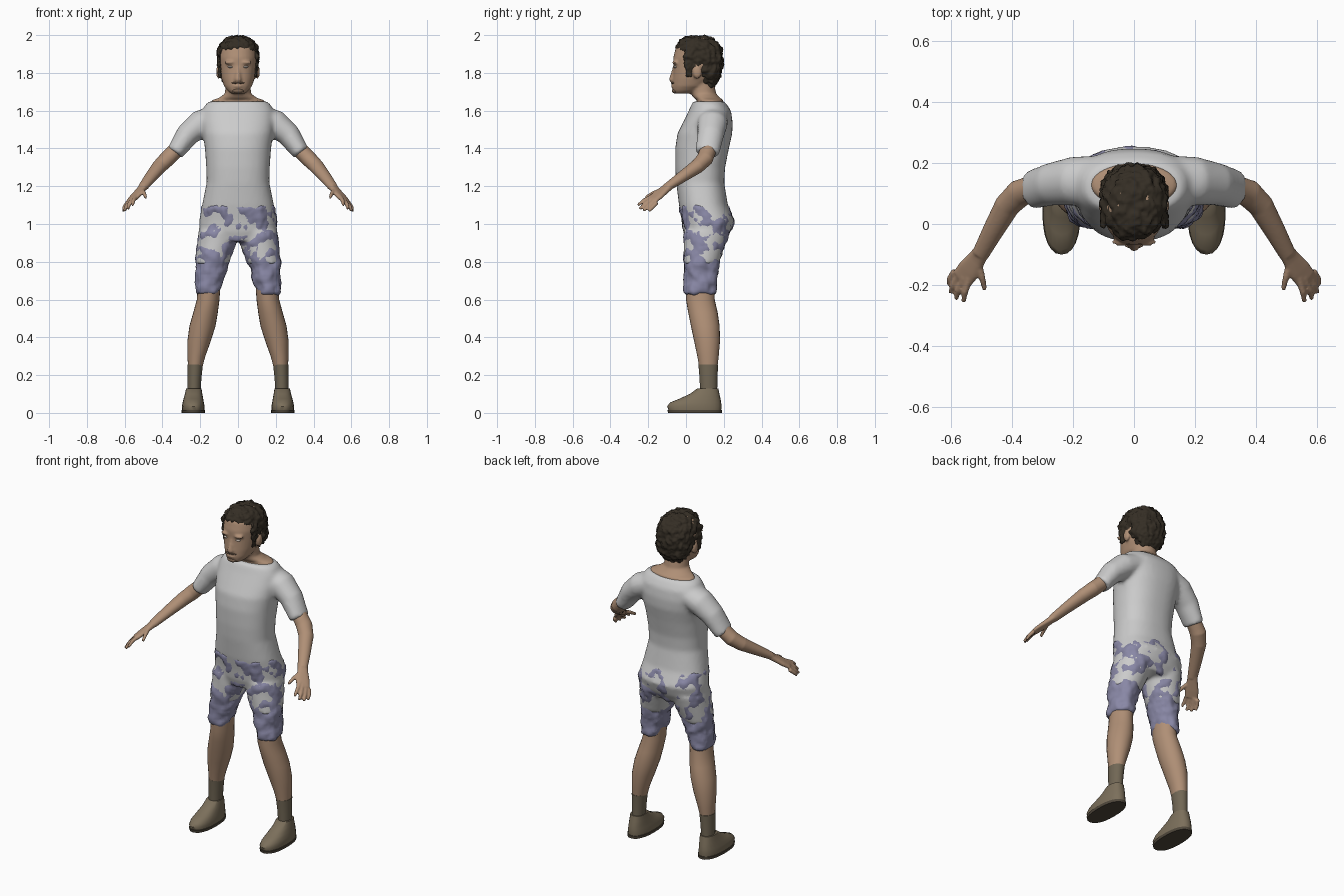
import bpy, bmesh, math
from mathutils import Vector

def material(name, rgb):
    m = bpy.data.materials.new(name)
    m.diffuse_color = (*rgb, 1)
    return m

SKIN = material("skin", (0.43, 0.275, 0.18))
DENIM = material("shorts_cloth", (0.25, 0.245, 0.38))
LEATHER = material("shoe_leather", (0.20, 0.16, 0.105))
SOCK = material("sock_cloth", (0.165, 0.135, 0.09))
SOLE = material("sole_rubber", (0.08, 0.065, 0.045))
HAIR = material("hair", (0.035, 0.027, 0.018))
BEARD = material("beard", (0.20, 0.13, 0.085))
EYE = material("eye", (0.7, 0.62, 0.55))

def loft(bm, rings, s=1, n=24, e=1.0):
    """Skin closed rings given as (centre, u axis, v axis); s=-1 mirrors in x."""
    loops = []
    for c, u, v in rings:
        loop = []
        for i in range(n):
            a = 2 * math.pi * i / n
            ca, sa = math.cos(a), math.sin(a)
            p = c + u * math.copysign(abs(ca) ** e, ca) + v * math.copysign(abs(sa) ** e, sa)
            loop.append(bm.verts.new((p.x * s, p.y, p.z)))
        loops.append(loop)
    for a, b in zip(loops, loops[1:]):
        for i in range(n):
            j = (i + 1) % n
            bm.faces.new((a[i], a[j], b[j], b[i]))
    bm.faces.new(loops[0])
    bm.faces.new(loops[-1])

def level(rows):
    """Horizontal rings from (z, centre x, half width, front y, back y)."""
    return [(Vector((x, (f + b) / 2, z)), Vector((w, 0, 0)), Vector((0, (b - f) / 2, 0)))
            for z, x, w, f, b in rows]

def path(rows, ref):
    """Rings square to a path from (x, y, z, radius along ref, other radius)."""
    pts = [Vector(r[:3]) for r in rows]
    out = []
    for i, r in enumerate(rows):
        d = (pts[min(i + 1, len(pts) - 1)] - pts[max(i - 1, 0)]).normalized()
        u = Vector(ref)
        u = (u - d * u.dot(d)).normalized()
        out.append((pts[i], u * r[3], d.cross(u) * r[4]))
    return out

def ball(bm, centre, radii, s=1):
    x, y, z = centre
    rings = []
    for i in range(1, 10):
        a = math.pi * i / 10
        k = math.sin(a)
        rings.append((Vector((x, y, z - radii[2] * math.cos(a))),
                      Vector((radii[0] * k, 0, 0)), Vector((0, radii[1] * k, 0))))
    loft(bm, rings, s, 12)

def finish(name, bm, mat=None, voxel=0, fuzz=None):
    bmesh.ops.recalc_face_normals(bm, faces=bm.faces)
    me = bpy.data.meshes.new(name)
    bm.to_mesh(me)
    bm.free()
    ob = bpy.data.objects.new(name, me)
    bpy.context.collection.objects.link(ob)
    if mat:
        me.materials.append(mat)
    bpy.ops.object.select_all(action='DESELECT')
    bpy.context.view_layer.objects.active = ob
    ob.select_set(True)
    bpy.ops.object.shade_smooth_by_angle(angle=math.radians(50))
    if voxel:
        r = ob.modifiers.new("blend", 'REMESH')
        r.mode = 'VOXEL'
        r.voxel_size = voxel
        r.use_smooth_shade = True
        sm = ob.modifiers.new("soften", 'SMOOTH')
        sm.factor, sm.iterations = 0.5, 4
    if fuzz:
        tex = bpy.data.textures.new(name + "_noise", 'CLOUDS')
        tex.noise_scale = fuzz[0]
        d = ob.modifiers.new("folds", 'DISPLACE')
        d.texture, d.texture_coords = tex, 'GLOBAL'
        d.strength, d.mid_level = fuzz[1], fuzz[2]
    return ob

SIDES = (("left", 1), ("right", -1))

# shirt: torso, sleeves and long tails over the hips
hips = [(0.91, 0, 0.19, 0.0, 0.205), (0.96, 0, 0.205, -0.015, 0.235),
        (1.02, 0, 0.205, -0.022, 0.255), (1.10, 0, 0.19, -0.037, 0.222)]
chest = [(1.22, 0, 0.166, -0.052, 0.202), (1.30, 0, 0.168, -0.057, 0.207),
         (1.40, 0, 0.175, -0.057, 0.227), (1.48, 0, 0.187, -0.045, 0.245),
         (1.54, 0, 0.195, -0.015, 0.247), (1.60, 0, 0.19, 0.015, 0.238),
         (1.635, 0, 0.17, 0.03, 0.215), (1.65, 0, 0.15, 0.04, 0.20)]
thigh = [(0.96, 0.11, 0.10, -0.012, 0.225), (0.90, 0.112, 0.104, -0.012, 0.21),
         (0.79, 0.138, 0.088, -0.012, 0.175)]
sleeve = [(0.10, 0.14, 1.57, 0.085, 0.065), (0.20, 0.14, 1.53, 0.08, 0.073),
          (0.27, 0.13, 1.47, 0.07, 0.062), (0.335, 0.112, 1.375, 0.064, 0.046)]
bm = bmesh.new()
loft(bm, level(hips + chest), n=40, e=0.85)
for _, s in SIDES:
    loft(bm, level(thigh), s)
    loft(bm, path(sleeve, (0, 1, 0)), s)
finish("shirt", bm, voxel=0.012)

# shorts, wrinkling in and out of the shirt tails
bm = bmesh.new()
loft(bm, level(hips), n=40, e=0.85)
for _, s in SIDES:
    loft(bm, level(thigh + [(0.625, 0.165, 0.063, -0.012, 0.157)]), s)
finish("shorts", bm, DENIM, 0.012, (0.06, 0.03, 0.52))

# head, neck and bare collar area
bm = bmesh.new()
loft(bm, level([(1.62, 0, 0.145, 0.04, 0.20), (1.655, 0, 0.14, 0.06, 0.198),
                (1.668, 0, 0.10, 0.04, 0.18), (1.69, 0, 0.07, 0.025, 0.16),
                (1.74, 0, 0.065, 0.015, 0.15), (1.80, 0, 0.06, 0.02, 0.15)]), n=32)
loft(bm, level([(1.69, 0, 0.035, -0.06, 0.03), (1.705, 0, 0.055, -0.07, 0.07),
                (1.73, 0, 0.074, -0.072, 0.11), (1.77, 0, 0.088, -0.07, 0.145),
                (1.82, 0, 0.097, -0.067, 0.17), (1.88, 0, 0.102, -0.068, 0.185),
                (1.93, 0, 0.098, -0.055, 0.18), (1.965, 0, 0.078, -0.03, 0.155),
                (1.985, 0, 0.045, 0.01, 0.115)]), n=32, e=0.92)
loft(bm, path([(0, -0.06, 1.83, 0.01, 0.01), (0, -0.07, 1.79, 0.012, 0.013),
               (0, -0.075, 1.765, 0.018, 0.016), (0, -0.068, 1.752, 0.014, 0.012)],
              (1, 0, 0)), n=12)
ball(bm, (0, -0.068, 1.73), (0.028, 0.012, 0.009))
for _, s in SIDES:
    ball(bm, (0.102, 0.06, 1.805), (0.014, 0.026, 0.036), s)
    ball(bm, (0.042, -0.058, 1.855), (0.032, 0.015, 0.01), s)
finish("head", bm, SKIN, 0.007)

# moustache and chin beard
bm = bmesh.new()
ball(bm, (0, -0.064, 1.747), (0.034, 0.017, 0.006))
ball(bm, (0, -0.058, 1.705), (0.03, 0.017, 0.014))
finish("beard", bm, BEARD)

# eyes
bm = bmesh.new()
for _, s in SIDES:
    ball(bm, (0.04, -0.056, 1.832), (0.015, 0.012, 0.006), s)
finish("eyes", bm, EYE)

# hair cap with sideburns and nape
bm = bmesh.new()
loft(bm, level([(1.725, 0, 0.05, 0.10, 0.15), (1.775, 0, 0.092, 0.06, 0.182),
                (1.81, 0, 0.104, 0.01, 0.192), (1.86, 0, 0.109, -0.005, 0.197),
                (1.91, 0, 0.109, -0.03, 0.195), (1.932, 0, 0.104, -0.055, 0.19),
                (1.965, 0, 0.085, -0.045, 0.168), (1.985, 0, 0.06, -0.015, 0.135),
                (1.996, 0, 0.03, 0.02, 0.10)]), n=32, e=0.9)
for _, s in SIDES:
    loft(bm, level([(1.775, 0.092, 0.008, 0.0, 0.03), (1.85, 0.10, 0.009, -0.012, 0.05),
                    (1.92, 0.098, 0.01, -0.015, 0.06)]), s, 12)
finish("hair", bm, HAIR, 0.007, (0.025, 0.03, 0.5))

arm = [(0.27, 0.13, 1.46, 0.04, 0.04), (0.335, 0.115, 1.385, 0.042, 0.044),
       (0.375, 0.10, 1.345, 0.042, 0.046), (0.415, 0.06, 1.305, 0.038, 0.042),
       (0.46, -0.02, 1.25, 0.03, 0.035), (0.503, -0.10, 1.195, 0.022, 0.028)]
palm = [(0.495, -0.085, 1.205, 0.026, 0.02), (0.515, -0.115, 1.18, 0.031, 0.017),
        (0.54, -0.15, 1.152, 0.039, 0.015), (0.563, -0.18, 1.127, 0.038, 0.012)]
fingers = [((0.538, -0.175, 1.147), (0.553, -0.222, 1.125), (0.558, -0.255, 1.10)),
           ((0.555, -0.173, 1.137), (0.575, -0.217, 1.107), (0.583, -0.245, 1.08)),
           ((0.572, -0.166, 1.123), (0.592, -0.203, 1.093), (0.60, -0.225, 1.07)),
           ((0.586, -0.155, 1.112), (0.602, -0.178, 1.088), (0.607, -0.197, 1.068)),
           ((0.51, -0.125, 1.182), (0.497, -0.175, 1.163), (0.488, -0.215, 1.14))]
leg = [(0.72, 0.15, 0.06, 0.0, 0.15), (0.60, 0.158, 0.060, 0.0, 0.152),
       (0.53, 0.172, 0.065, 0.012, 0.168), (0.46, 0.188, 0.069, 0.026, 0.178),
       (0.38, 0.206, 0.062, 0.043, 0.18), (0.30, 0.22, 0.047, 0.06, 0.173),
       (0.24, 0.227, 0.038, 0.07, 0.166)]
sock = [(0.255, 0.227, 0.041, 0.066, 0.17), (0.18, 0.231, 0.037, 0.072, 0.166),
        (0.10, 0.233, 0.035, 0.075, 0.165)]
upper = [(0.012, 0.237, 0.058, -0.092, 0.186), (0.035, 0.237, 0.06, -0.10, 0.188),
         (0.055, 0.237, 0.056, -0.085, 0.186), (0.075, 0.236, 0.052, -0.035, 0.183),
         (0.10, 0.235, 0.046, 0.02, 0.177), (0.13, 0.234, 0.041, 0.06, 0.171)]
sole = [(0.0, 0.237, 0.061, -0.095, 0.19), (0.016, 0.237, 0.063, -0.098, 0.191)]

for side, s in SIDES:
    # bare arm with hand and fingers
    bm = bmesh.new()
    loft(bm, path(arm, (0, 0, 1)), s)
    loft(bm, path(palm, (0.86, 0.1, -0.5)), s, e=0.8)
    for f in fingers:
        rows = [(*p, r, r) for p, r in zip(f, (0.0125, 0.011, 0.008))]
        loft(bm, path(rows, (0.86, 0.1, -0.5)), s, 10)
    finish(side + "_arm", bm, SKIN, 0.005)
    # leg, sock and shoe
    for name, rows, mat, e in (("leg", leg, SKIN, 1), ("sock", sock, SOCK, 1),
                               ("shoe", upper, LEATHER, 0.85), ("sole", sole, SOLE, 0.85)):
        bm = bmesh.new()
        loft(bm, level(rows), s, 24, e)
        finish(side + "_" + name, bm, mat)
